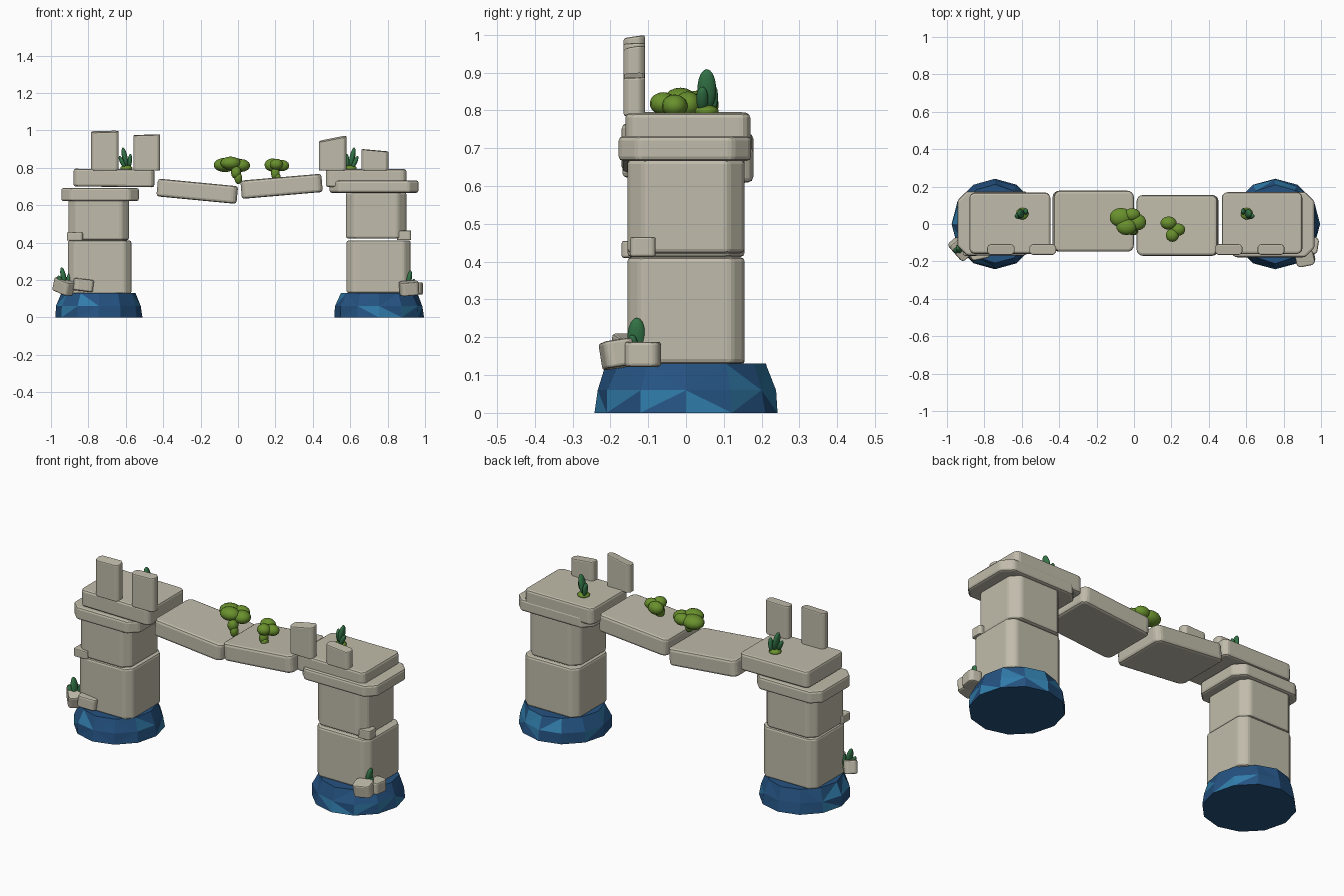
import bpy, bmesh, math, random
from mathutils import Matrix, Vector

if "Cube" in bpy.data.objects:
    bpy.data.objects.remove(bpy.data.objects["Cube"], do_unlink=True)
rng = random.Random(4)


def material(name, rgb):
    m = bpy.data.materials.new(name)
    m.use_nodes = True
    m.diffuse_color = (*rgb, 1)
    m.node_tree.nodes["Principled BSDF"].inputs["Base Color"].default_value = (*rgb, 1)
    return m


STONE = material("warm_stone", (0.53, 0.50, 0.405))
BLUE = material("deep_blue", (0.018, 0.085, 0.22))
LIGHT_BLUE = material("light_blue", (0.03, 0.20, 0.40))
MOSS = material("moss_green", (0.14, 0.28, 0.026))
LEAF = material("leaf_green", (0.032, 0.17, 0.061))


def add_object(name, bm, *mats):
    mesh = bpy.data.meshes.new(name)
    bm.to_mesh(mesh)
    bm.free()
    ob = bpy.data.objects.new(name, mesh)
    for m in mats:
        mesh.materials.append(m)
    bpy.context.collection.objects.link(ob)
    return ob


def block(name, x, y, z, chamfer=0.03, bevel=0.012, rot=(0, 0, 0), slope=(0, 0)):
    """Stone block from x, y, z ranges: chamfered corners, softened edges, sloped top."""
    size = Vector((x[1] - x[0], y[1] - y[0], z[1] - z[0]))
    centre = Vector((x[0] + x[1], y[0] + y[1], z[0] + z[1])) / 2
    bm = bmesh.new()
    bmesh.ops.create_cube(bm, size=1)
    bmesh.ops.scale(bm, vec=size, verts=bm.verts)
    for v in bm.verts:
        if v.co.z > 0:
            v.co.z += slope[0] * v.co.x + slope[1] * v.co.y
    upright = [e for e in bm.edges
               if (e.verts[0].co - e.verts[1].co).xy.length < 0.001]
    bmesh.ops.bevel(bm, geom=upright, offset=chamfer, segments=1,
                    affect='EDGES', profile=0.5)
    ob = add_object(name, bm, STONE)
    ob.location = centre
    ob.rotation_euler = rot
    mod = ob.modifiers.new("soft_edges", 'BEVEL')
    mod.width = bevel
    mod.segments = 2
    mod.limit_method = 'ANGLE'
    return ob


def blobs(name, mat, parts):
    """Smooth cluster of ellipsoids: (centre, radii, lean about y)."""
    bm = bmesh.new()
    for centre, radii, lean in parts:
        m = (Matrix.Translation(centre) @ Matrix.Rotation(lean, 4, 'Y')
             @ Matrix.Diagonal((*radii, 1)))
        bmesh.ops.create_uvsphere(bm, u_segments=14, v_segments=9, radius=1, matrix=m)
    for f in bm.faces:
        f.smooth = True
    return add_object(name, bm, mat)


def faceted_base(name, cx, rx):
    """Twelve-sided bulging foot with a few lighter facets."""
    bm = bmesh.new()
    rings = []
    for z, r in ((0, 1), (0.06, 0.98), (0.13, 0.86)):
        ring = []
        for i in range(12):
            a = math.tau * i / 12
            k = r * (1 + (rng.uniform(-0.03, 0.02) if z else 0))
            ring.append(bm.verts.new((rx * k * math.cos(a), 0.242 * k * math.sin(a), z)))
        rings.append(ring)
    for low, high in zip(rings, rings[1:]):
        for i in range(12):
            j = (i + 1) % 12
            bm.faces.new((low[i], low[j], high[j], high[i]))
    sides = list(bm.faces)
    bm.faces.new(rings[0][::-1])
    bm.faces.new(rings[-1])
    for f in bmesh.ops.triangulate(bm, faces=sides)["faces"]:
        f.material_index = int(rng.random() < 0.18)
    ob = add_object(name, bm, BLUE, LIGHT_BLUE)
    ob.location.x = cx


def succulent(name, x, y, z, s, lean):
    """Upright leaves rising from a moss tuft; lean is the sideways direction."""
    blobs(name + "_moss", MOSS, [((x, y, z + 0.008), (0.033, 0.032, 0.016), 0)])
    blobs(name + "_leaves", LEAF, [
        ((x + 0.008 * lean, y, z + 0.065 * s), (0.015, 0.025, 0.055 * s), 0.2 * lean),
        ((x - 0.018 * lean, y + 0.012, z + 0.045 * s), (0.012, 0.018, 0.04 * s), -0.1 * lean),
        ((x + 0.022 * lean, y - 0.012, z + 0.04 * s), (0.012, 0.016, 0.036 * s), 0.45 * lean)])


# Faceted feet
faceted_base("right_foot", -0.743, 0.232)
faceted_base("left_foot", 0.755, 0.24)

# Tower on the model's right
DEPTH = (-0.155, 0.155)
block("right_lower_block", (-0.91, -0.57), DEPTH, (0.125, 0.412), 0.035)
block("right_upper_block", (-0.907, -0.583), DEPTH, (0.412, 0.66), 0.04)
block("right_cap", (-0.945, -0.53), (-0.168, 0.175), (0.622, 0.692), 0.05)
block("right_top_slab", (-0.88, -0.447), (-0.16, 0.168), (0.698, 0.793), 0.018,
      rot=(0, 0.01, 0))
block("right_bracket", (-0.915, -0.83), (-0.17, -0.09), (0.41, 0.455), 0.008, 0.006)

# Tower on the model's left
block("left_lower_block", (0.58, 0.923), DEPTH, (0.13, 0.412), 0.035)
block("left_upper_block", (0.577, 0.9), DEPTH, (0.422, 0.67), 0.045)
block("left_cap", (0.49, 0.965), (-0.178, 0.172), (0.666, 0.732), 0.05)
block("left_top_slab", (0.47, 0.9), (-0.16, 0.17), (0.697, 0.793), 0.018)
block("left_bracket", (0.85, 0.926), (-0.148, -0.08), (0.413, 0.465), 0.008, 0.006)

# Sagging bridge slabs
block("right_bridge_slab", (-0.433, -0.003), (-0.148, 0.178), (0.627, 0.722), 0.02,
      0.015, rot=(0, 0.095, 0))
block("left_bridge_slab", (0.016, 0.45), (-0.17, 0.155), (0.652, 0.75), 0.02,
      0.015, rot=(0, -0.085, 0))

# Broken parapet stones along the front
for name, x, top, slope in (
        ("right_outer", (-0.785, -0.638), 0.994, (0.02, 0.15)),
        ("right_inner", (-0.56, -0.416), 0.976, (0.03, 0.05)),
        ("left_inner", (0.432, 0.58), 0.955, (0.2, 0.15)),
        ("left_outer", (0.66, 0.805), 0.893, (-0.09, 0.05))):
    block(name + "_parapet", x, (-0.165, -0.108), (0.785, top), 0.014, 0.006, slope=slope)

# Fallen rocks at the feet
block("right_long_rock", (-0.99, -0.875), (-0.17, -0.10), (0.13, 0.202), 0.012, 0.008,
      rot=(0, 0.3, -0.85))
block("right_small_rock", (-0.88, -0.775), (-0.19, -0.12), (0.14, 0.205), 0.012, 0.008,
      rot=(0, 0.12, 0.2))
block("left_front_rock", (0.865, 0.965), (-0.222, -0.14), (0.12, 0.192), 0.014, 0.008,
      rot=(0.15, -0.08, 0.2))
block("left_side_rock", (0.91, 0.985), (-0.16, -0.068), (0.122, 0.188), 0.014, 0.008,
      rot=(0, 0, -0.15))

# Succulents
succulent("right_top_plant", -0.597, 0.055, 0.79, 1, -1)
succulent("left_top_plant", 0.603, 0.055, 0.79, 1, 1)
succulent("right_foot_plant", -0.925, -0.13, 0.155, 0.95, -1)
succulent("left_foot_plant", 0.905, -0.13, 0.135, 0.98, 1)

# Moss bushes spilling over the bridge
blobs("large_bush", MOSS, [
    ((-0.07, 0.035, 0.815), (0.062, 0.052, 0.038), 0),
    ((-0.04, -0.015, 0.825), (0.055, 0.045, 0.035), 0),
    ((0.018, 0.01, 0.812), (0.048, 0.045, 0.034), 0),
    ((-0.01, 0.05, 0.82), (0.045, 0.035, 0.032), 0),
    ((-0.01, -0.03, 0.775), (0.028, 0.03, 0.035), 0),
    ((0.002, -0.035, 0.745), (0.021, 0.025, 0.032), 0)])
blobs("small_bush", MOSS, [
    ((0.185, 0.005, 0.815), (0.044, 0.036, 0.035), 0),
    ((0.235, -0.03, 0.812), (0.04, 0.034, 0.03), 0),
    ((0.205, -0.06, 0.818), (0.036, 0.036, 0.03), 0),
    ((0.2, -0.055, 0.77), (0.024, 0.026, 0.035), 0),
    ((0.21, -0.06, 0.75), (0.019, 0.022, 0.025), 0)])
